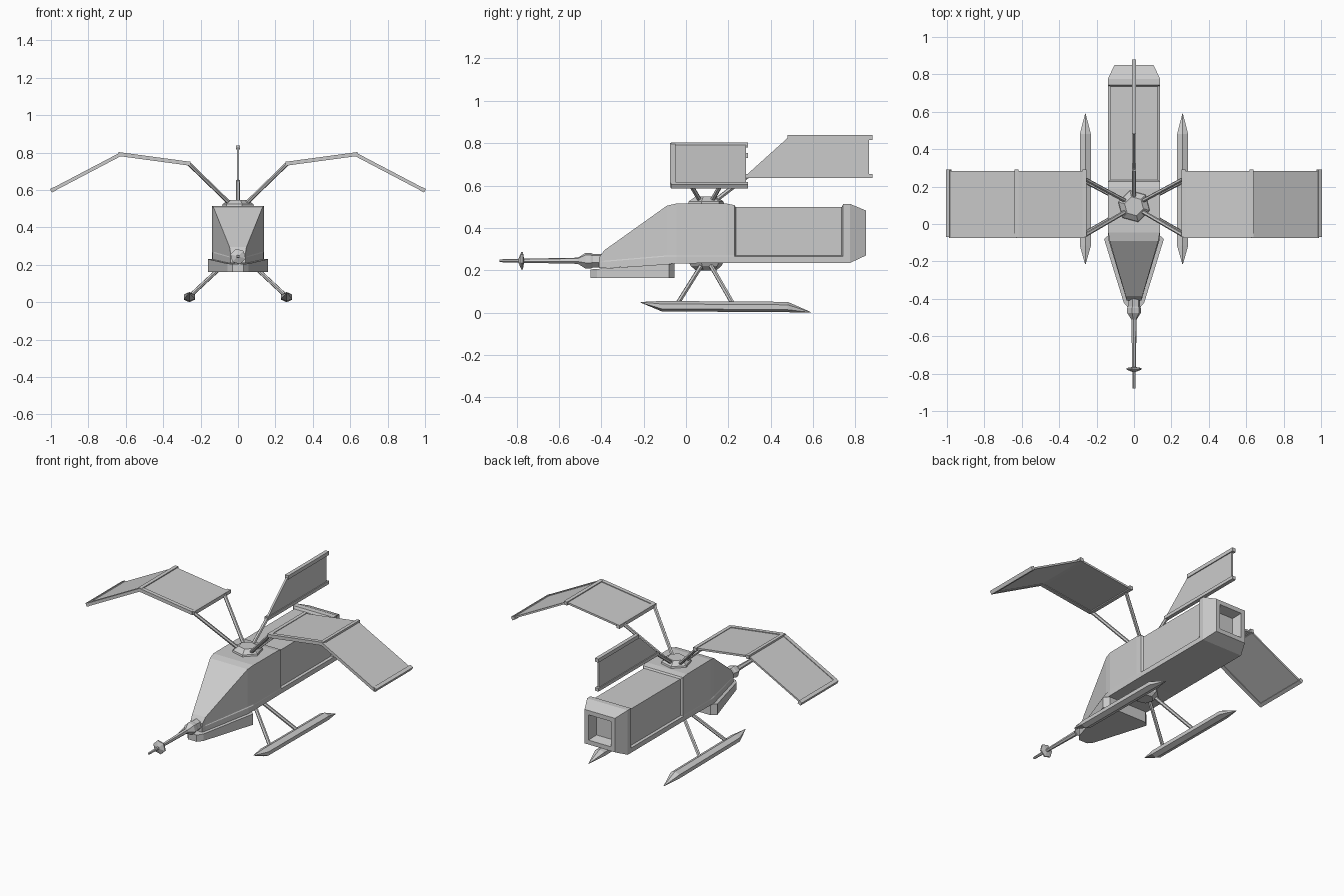
import bpy, bmesh, math
from mathutils import Vector

if "Cube" in bpy.data.objects:
    bpy.data.objects.remove(bpy.data.objects["Cube"])


def loft(name, rings, mirror=False):
    """Skin equal-length rings of points; cap both ends."""
    bm = bmesh.new()
    vs = [[bm.verts.new(p) for p in r] for r in rings]
    n = len(rings[0])
    for a, b in zip(vs, vs[1:]):
        for i in range(n):
            j = (i + 1) % n
            bm.faces.new((a[i], a[j], b[j], b[i]))
    bm.faces.new(vs[0])
    bm.faces.new(vs[-1])
    bmesh.ops.remove_doubles(bm, verts=bm.verts, dist=1e-5)
    bmesh.ops.recalc_face_normals(bm, faces=bm.faces)
    me = bpy.data.meshes.new(name)
    bm.to_mesh(me)
    bm.free()
    ob = bpy.data.objects.new(name, me)
    bpy.context.collection.objects.link(ob)
    if mirror:
        ob.modifiers.new("Mirror", "MIRROR").use_mirror_merge = False
    return ob


def prism_y(name, xz, y0, y1, mirror=False):
    return loft(name, [[(x, y, z) for x, z in xz] for y in (y0, y1)], mirror)


def prism_x(name, yz, w):
    return loft(name, [[(x, y, z) for y, z in yz] for x in (-w, w)])


def rect(a0, a1, b0, b1):
    return [(a0, b0), (a1, b0), (a1, b1), (a0, b1)]


def ring(c, r, axis, n=6, phase=0.0):
    u = axis.orthogonal().normalized()
    v = axis.cross(u).normalized()
    return [c + r * (math.cos(phase + math.tau * i / n) * u + math.sin(phase + math.tau * i / n) * v)
            for i in range(n)]


def strut(name, p, q, r=0.011, mirror=True):
    p, q = Vector(p), Vector(q)
    d = (q - p).normalized()
    loft(name, [ring(p, r, d), ring(q, r, d)], mirror)


def turned(name, center, axis, profile, n=6):
    """Low-sided turned shape: profile of (distance, radius)."""
    a = Vector(axis)
    loft(name, [ring(Vector(center) + a * d, r, a, n) for d, r in profile])


# Fuselage: y, half width below / above the sill, bottom, sill, top
def section(y, wb, wt, zb, zs, zt):
    half = [(wb, zb), (wb, zs), (wt, zs + 0.005), (wt, zt)]
    return [(x, y, z) for x, z in half] + [(-x, y, z) for x, z in reversed(half)]


body = [section(*s) for s in [
    (-0.41, 0.04, 0.04, 0.21, 0.235, 0.262),
    (-0.385, 0.046, 0.045, 0.21, 0.24, 0.295),
    (-0.09, 0.135, 0.13, 0.228, 0.265, 0.505),
    (-0.045, 0.14, 0.138, 0.232, 0.265, 0.515),
    (0.19, 0.14, 0.14, 0.235, 0.265, 0.515),
    (0.228, 0.14, 0.138, 0.235, 0.265, 0.508),
    (0.235, 0.14, 0.126, 0.235, 0.265, 0.498),
    (0.735, 0.14, 0.126, 0.235, 0.265, 0.498),
    (0.742, 0.14, 0.14, 0.235, 0.265, 0.513),
    (0.775, 0.14, 0.14, 0.235, 0.27, 0.513),
    (0.85, 0.105, 0.105, 0.27, 0.3, 0.482),
    (0.85, 0.078, 0.078, 0.297, 0.32, 0.455),
    (0.79, 0.065, 0.065, 0.31, 0.33, 0.442),
]]
loft("fuselage", body)

# Chin block under the nose
plan = [(0.13, -0.055), (0.16, -0.08), (0.055, -0.42), (0.03, -0.45)]
plan += [(-x, y) for x, y in reversed(plan)]
loft("chin", [[(x, y, 0.163) for x, y in plan],
              [(x, y, 0.232 + (y + 0.055) * 0.07) for x, y in plan]])

# Nose gun with muzzle plate
turned("gun", (0, 0, 0.245), (0, -1, 0),
       [(0.36, 0.034), (0.44, 0.034), (0.45, 0.038), (0.475, 0.038), (0.51, 0.015),
        (0.76, 0.01), (0.88, 0.007)])
turned("muzzle_plate", (0, 0, 0.245), (0, -1, 0),
       [(0.765, 0.012), (0.77, 0.042), (0.778, 0.042), (0.79, 0.012)])

# Rotor hubs above and below the cabin, corners on the x axis
for name, prof in (("top_hub", [(0.505, 0.09), (0.525, 0.085), (0.548, 0.052)]),
                   ("bottom_hub", [(0.24, 0.085), (0.22, 0.075), (0.2, 0.05)])):
    loft(name, [ring(Vector((0, 0.095, z)), r, Vector((0, 0, 1)),
                     phase=math.pi / 2 if abs(Vector((0, 0, 1)).orthogonal().x) < 0.5 else 0)
                for z, r in prof])

# Wings: two panels, leading edge spar and cross bars at root, fold and tip
line = [(0.265, 0.742), (0.628, 0.791), (0.99, 0.601)]


def band(t):
    return [(x, z - t) for x, z in line] + [(x, z + t) for x, z in reversed(line)]


prism_y("wing_panel", band(0.006), -0.06, 0.283, True)
prism_y("wing_leading_spar", band(0.0105), -0.075, -0.05, True)
for name, (x, z), s in zip(("root", "fold", "tip"), line, (0.008, 0.05, -0.48)):
    c, sn = math.cos(s), math.sin(s)
    sq = [(x + 0.011 * (a * c - b * sn), z + 0.011 * (a * sn + b * c))
          for a, b in ((-1, -1), (1, -1), (1, 1), (-1, 1))]
    prism_y("wing_bar_" + name, sq, -0.07, 0.292, True)
strut("wing_strut_front", (0.03, 0.075, 0.515), (0.262, -0.06, 0.74))
strut("wing_strut_rear", (0.03, 0.115, 0.515), (0.262, 0.24, 0.74))

# Tail fin with rails
prism_x("tail_fin", [(0.28, 0.645), (0.48, 0.825), (0.865, 0.825), (0.865, 0.645)], 0.006)
prism_x("tail_rail_top", rect(0.48, 0.88, 0.816, 0.839), 0.012)
prism_x("tail_rail_bottom", rect(0.28, 0.88, 0.635, 0.655), 0.012)
strut("tail_strut", (0, 0.12, 0.515), (0, 0.295, 0.648), mirror=False)

# Landing skids and legs
hexa = [(0, 0.002), (0.03, 0.014), (0.03, 0.037), (0, 0.051), (-0.03, 0.037), (-0.03, 0.014)]
hexa = [(0.26 + x, z) for x, z in hexa]
loft("skid", [[(0.26 + (x - 0.26) * 0.05, -0.215, 0.049 + (z - 0.025) * 0.05) for x, z in hexa],
              [(x, -0.115, z + 0.004) for x, z in hexa],
              [(x, 0.48, z) for x, z in hexa],
              [(0.26 + (x - 0.26) * 0.05, 0.59, 0.0013 + (z - 0.025) * 0.05) for x, z in hexa]], True)
strut("leg_front", (0.04, 0.08, 0.235), (0.255, -0.045, 0.035))
strut("leg_rear", (0.04, 0.11, 0.235), (0.255, 0.225, 0.035))
